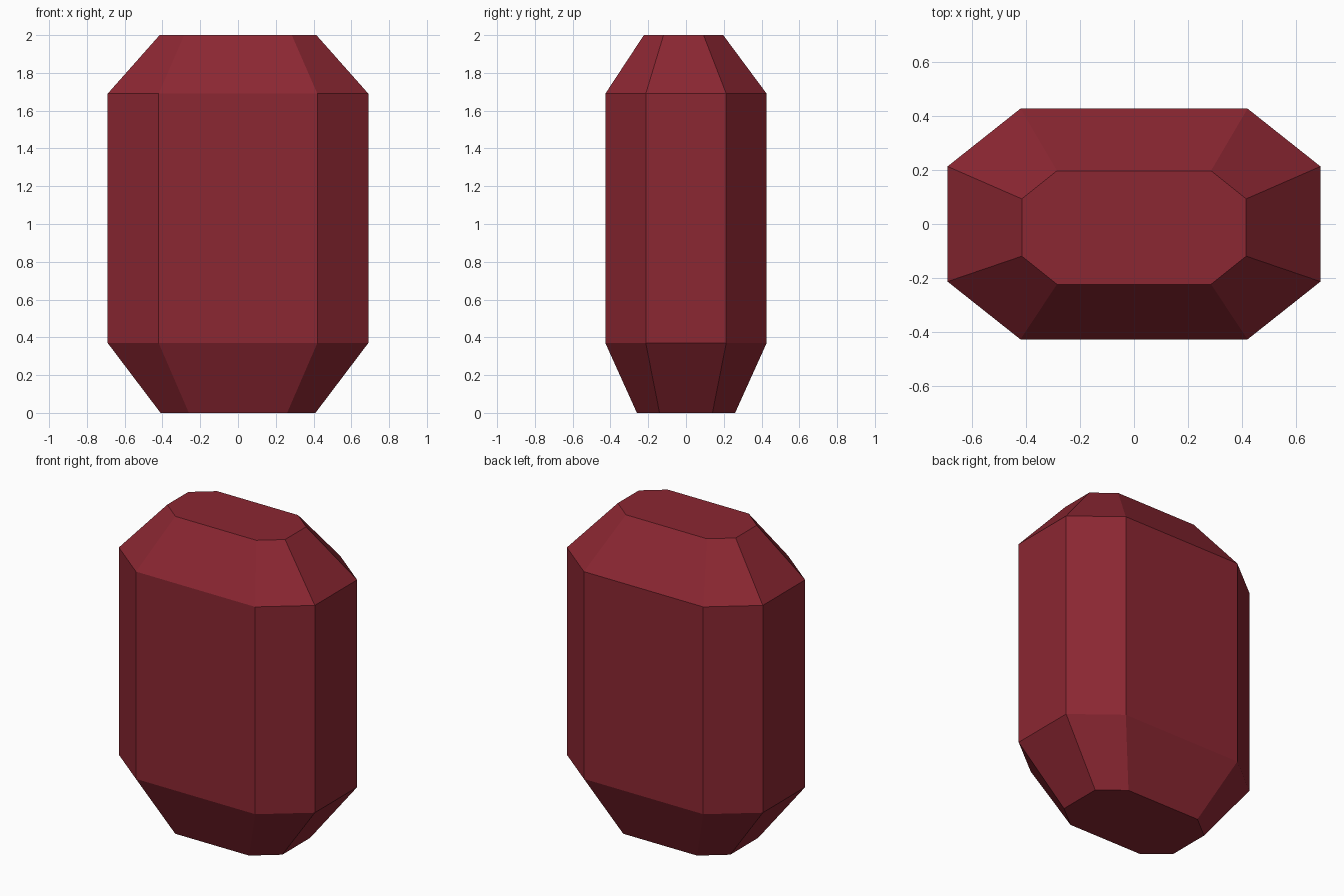
import bpy
import bmesh

if "Cube" in bpy.data.objects:
    bpy.data.objects.remove(bpy.data.objects["Cube"], do_unlink=True)

ruby = bpy.data.materials.new("deep_red")
ruby.use_nodes = True
red = (0.26, 0.02, 0.032, 1)
ruby.diffuse_color = red
ruby.node_tree.nodes["Principled BSDF"].inputs["Base Color"].default_value = red


def octagon(bm, z, half_x, half_y, flat_x, flat_y, shift=0):
    """Ring of eight corners: a rectangle with its corners cut off."""
    quarter = [(half_x, flat_y), (flat_x, half_y)]
    points = quarter + [(-x, y) for x, y in reversed(quarter)]
    points += [(-x, -y) for x, y in points]
    return [bm.verts.new((x, y + shift, z)) for x, y in points]


# Gem: base facet, straight girdle, and crown with a slightly offset table
bm = bmesh.new()
rings = [
    octagon(bm, 0, 0.41, 0.26, 0.26, 0.14),
    octagon(bm, 0.37, 0.69, 0.427, 0.42, 0.213),
    octagon(bm, 1.69, 0.69, 0.427, 0.42, 0.213),
    octagon(bm, 2, 0.415, 0.21, 0.285, 0.106, shift=-0.013),
]
for low, high in zip(rings, rings[1:]):
    for i in range(len(low)):
        j = (i + 1) % len(low)
        bm.faces.new((low[i], low[j], high[j], high[i]))
bm.faces.new(rings[0][::-1])
bm.faces.new(rings[-1])
bmesh.ops.recalc_face_normals(bm, faces=bm.faces)

mesh = bpy.data.meshes.new("gem")
bm.to_mesh(mesh)
bm.free()
mesh.materials.append(ruby)
gem = bpy.data.objects.new("gem", mesh)
bpy.context.collection.objects.link(gem)
